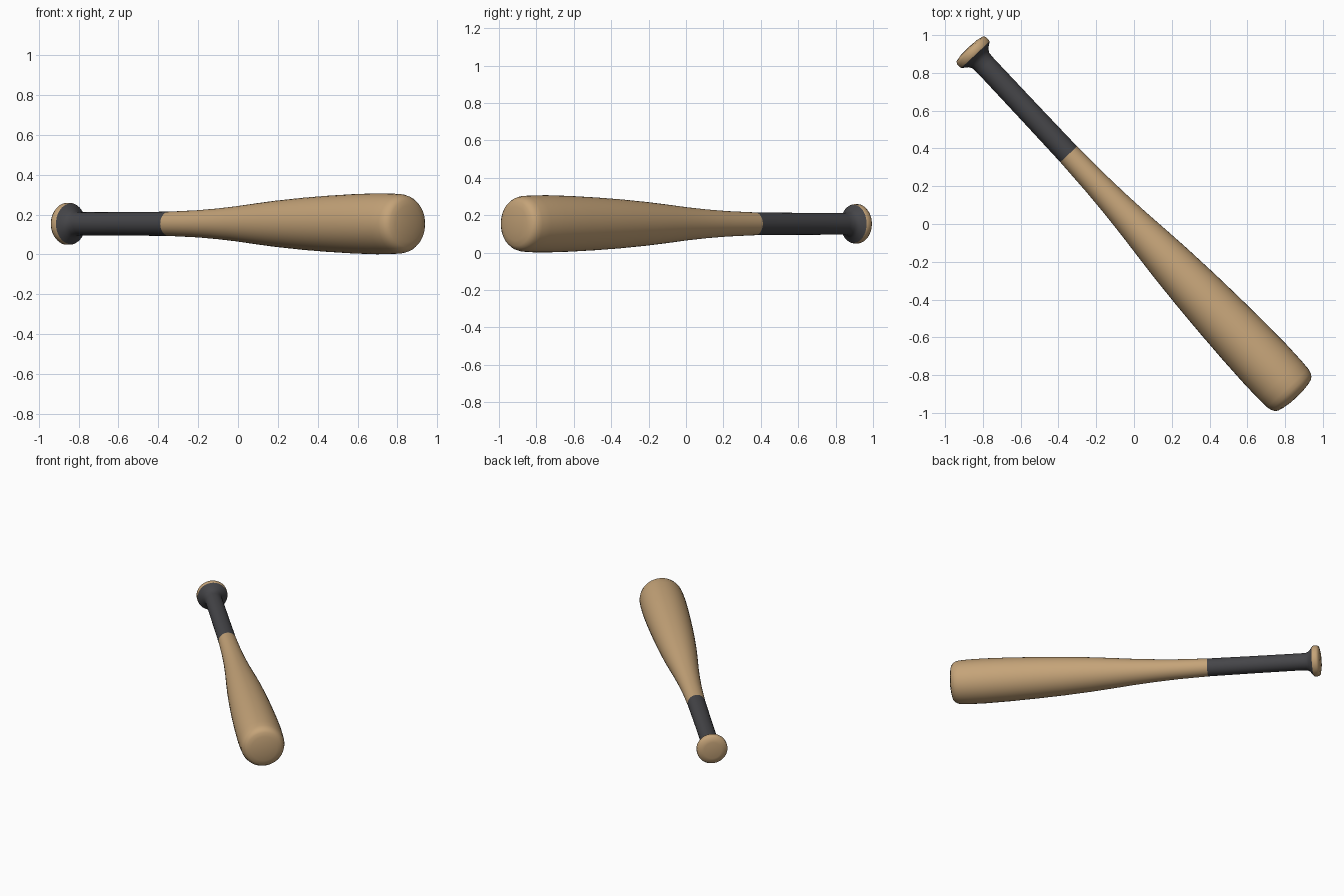
import bpy, math
from mathutils import Matrix, Vector

if "Cube" in bpy.data.objects:
    bpy.data.objects.remove(bpy.data.objects["Cube"], do_unlink=True)

SIDES = 40
DIRECTION = Vector((0.684, -0.73, 0)).normalized()
PLACE = Matrix.Translation((0, 0, 0.154)) @ DIRECTION.to_track_quat('Z', 'Y').to_matrix().to_4x4()


def material(name, rgb):
    mat = bpy.data.materials.new(name)
    mat.use_nodes = True
    mat.diffuse_color = (*rgb, 1)
    bsdf = mat.node_tree.nodes["Principled BSDF"]
    bsdf.inputs["Base Color"].default_value = (*rgb, 1)
    bsdf.inputs["Roughness"].default_value = 0.7
    return mat


def lathe(name, profile, mat):
    """Spin (distance along axis, radius) pairs; a zero radius closes an end."""
    verts, rings, faces = [], [], []
    for t, r in profile:
        count = SIDES if r > 0 else 1
        rings.append([len(verts) + i for i in range(count)])
        for i in range(count):
            a = math.tau * i / SIDES
            verts.append((r * math.cos(a), r * math.sin(a), t))
    for low, high in zip(rings, rings[1:]):
        for i in range(SIDES):
            j = (i + 1) % SIDES
            if len(low) == 1:
                faces.append((low[0], high[j], high[i]))
            elif len(high) == 1:
                faces.append((low[i], low[j], high[0]))
            else:
                faces.append((low[i], low[j], high[j], high[i]))
    mesh = bpy.data.meshes.new(name)
    mesh.from_pydata(verts, [], faces)
    mesh.materials.append(mat)
    obj = bpy.data.objects.new(name, mesh)
    bpy.context.collection.objects.link(obj)
    mesh.transform(PLACE)
    bpy.ops.object.select_all(action='DESELECT')
    obj.select_set(True)
    bpy.context.view_layer.objects.active = obj
    bpy.ops.object.shade_smooth_by_angle(angle=math.radians(50))
    return obj


wood = material("light wood", (0.56, 0.37, 0.19))
wrap = material("dark grip", (0.06, 0.06, 0.066))

# Knob at the handle end
lathe("knob", [(-1.282, 0), (-1.279, 0.06), (-1.271, 0.097), (-1.258, 0.105),
               (-1.235, 0.105), (-1.228, 0.102)], wood)

# Wrapped handle, flaring into the knob
lathe("grip", [(-1.228, 0.102), (-1.222, 0.095), (-1.205, 0.072), (-1.185, 0.060),
               (-1.15, 0.058), (-0.8, 0.059), (-0.506, 0.061)], wrap)

# Tapered barrel with a shallow rounded end
lathe("barrel", [(-0.506, 0.061), (-0.3, 0.068), (-0.15, 0.077), (0, 0.089),
                 (0.15, 0.104), (0.29, 0.117), (0.48, 0.131), (0.66, 0.141),
                 (0.85, 0.149), (1.02, 0.153), (1.13, 0.152), (1.19, 0.149),
                 (1.215, 0.143), (1.232, 0.133), (1.243, 0.118), (1.25, 0.09),
                 (1.256, 0.05), (1.258, 0)], wood)
